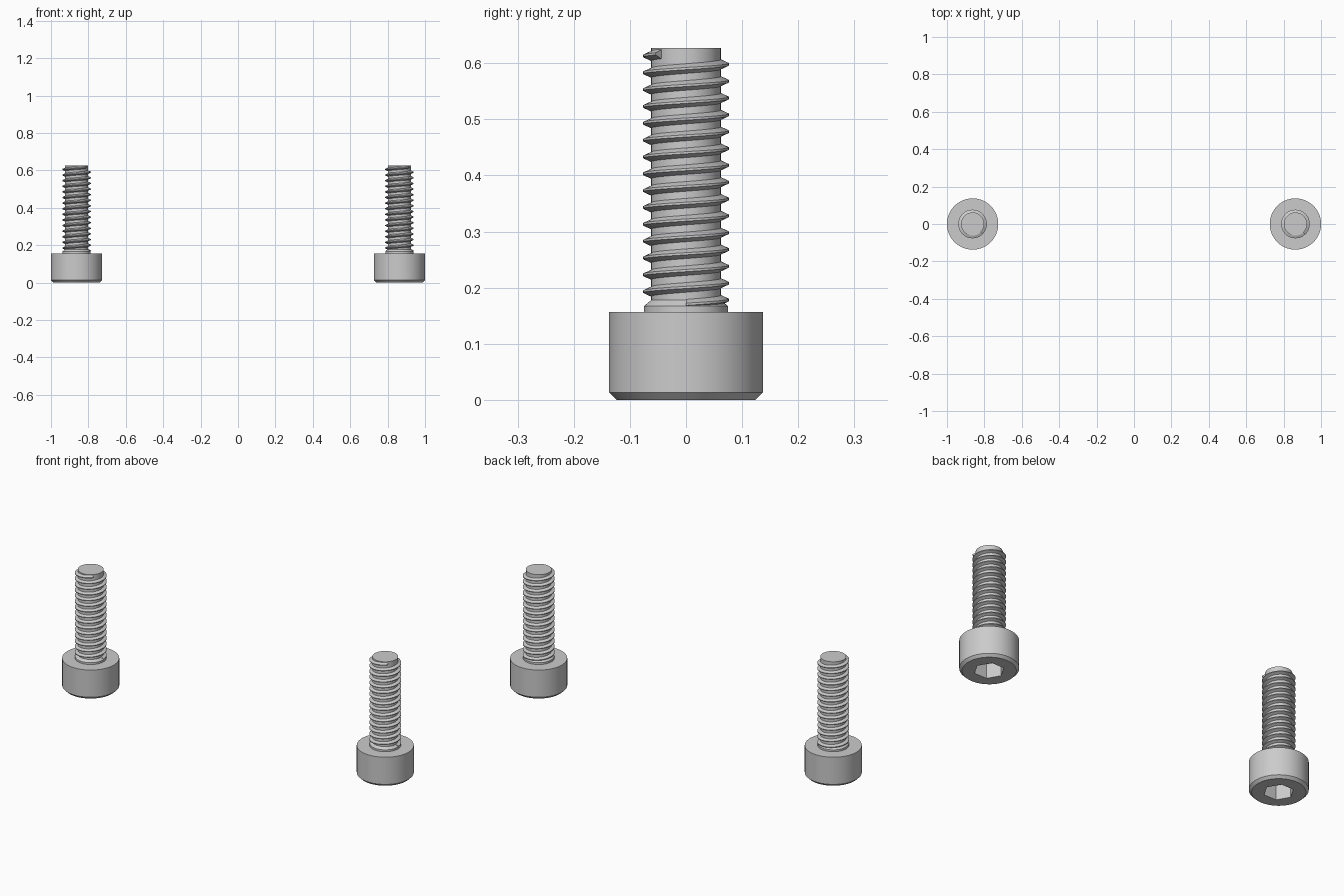
import bpy, bmesh
from math import sin, cos, pi, radians

if "Cube" in bpy.data.objects:
    bpy.data.objects.remove(bpy.data.objects["Cube"])

X = 0.863                      # screw spacing from centre
HEAD_R, HEAD_H = 0.137, 0.157
ROOT, CREST, TOP, PITCH = 0.062, 0.0765, 0.627, 0.03


def finish(name, bm):
    bmesh.ops.recalc_face_normals(bm, faces=bm.faces)
    me = bpy.data.meshes.new(name)
    bm.to_mesh(me)
    bm.free()
    ob = bpy.data.objects.new(name, me)
    bpy.context.collection.objects.link(ob)
    return ob


def lathe(name, profile, n, turn=0.0):
    """Closed solid turned from (radius, height) points."""
    bm = bmesh.new()
    rings = [[bm.verts.new((r * cos(turn + 2 * pi * i / n), r * sin(turn + 2 * pi * i / n), z))
              for i in range(n)] for r, z in profile]
    for a, b in zip(rings, rings[1:]):
        for i in range(n):
            j = (i + 1) % n
            bm.faces.new((a[i], a[j], b[j], b[i]))
    bm.faces.new(rings[0][::-1])
    bm.faces.new(rings[-1])
    return finish(name, bm)


def smooth(ob):
    bpy.ops.object.select_all(action='DESELECT')
    ob.select_set(True)
    bpy.context.view_layer.objects.active = ob
    bpy.ops.object.shade_smooth_by_angle(angle=radians(25))


def thread(name):
    """Right-handed helical ridge wound around the core."""
    n = 48
    bm = bmesh.new()
    section = [(ROOT - 0.004, -0.0105), (CREST, -0.002), (CREST, 0.002), (ROOT - 0.004, 0.0105)]
    rows = []
    for k in range(int(14.9 * n)):
        t = 2 * pi * k / n
        zc = 0.1705 + PITCH * k / n
        row = []
        for r, dz in section:
            z = zc + dz
            row.append(bm.verts.new((r * cos(t), r * sin(t), min(z, TOP - 0.001))))
        rows.append(row)
    for a, b in zip(rows, rows[1:]):
        for i in range(4):
            j = (i + 1) % 4
            bm.faces.new((a[i], a[j], b[j], b[i]))
    bm.faces.new(rows[0])
    bm.faces.new(rows[-1][::-1])
    return finish(name, bm)


# Head with chamfered rim and hexagonal socket
head = lathe("screw_head", [(HEAD_R - 0.013, 0), (HEAD_R, 0.013), (HEAD_R, HEAD_H)], 96)
cutter = lathe("socket_cutter", [(0.071, -0.05), (0.071, 0.075)], 6, radians(60))
cutter.hide_render = True
mod = head.modifiers.new("socket", 'BOOLEAN')
mod.operation, mod.object, mod.solver = 'DIFFERENCE', cutter, 'EXACT'
bpy.context.view_layer.objects.active = head
bpy.ops.object.modifier_apply(modifier=mod.name)
bpy.data.objects.remove(cutter)

# Shank with plain collar under the head, and the thread
core = lathe("screw_shank", [(0.075, HEAD_H - 0.01), (0.075, 0.167), (ROOT, 0.178), (ROOT, TOP)], 96)
ridge = thread("screw_thread")

# Two identical screws
for part in (head, core, ridge):
    smooth(part)
    part.location.x = X
    twin = part.copy()
    twin.name = part.name + "_left"
    twin.location.x = -X
    bpy.context.collection.objects.link(twin)
